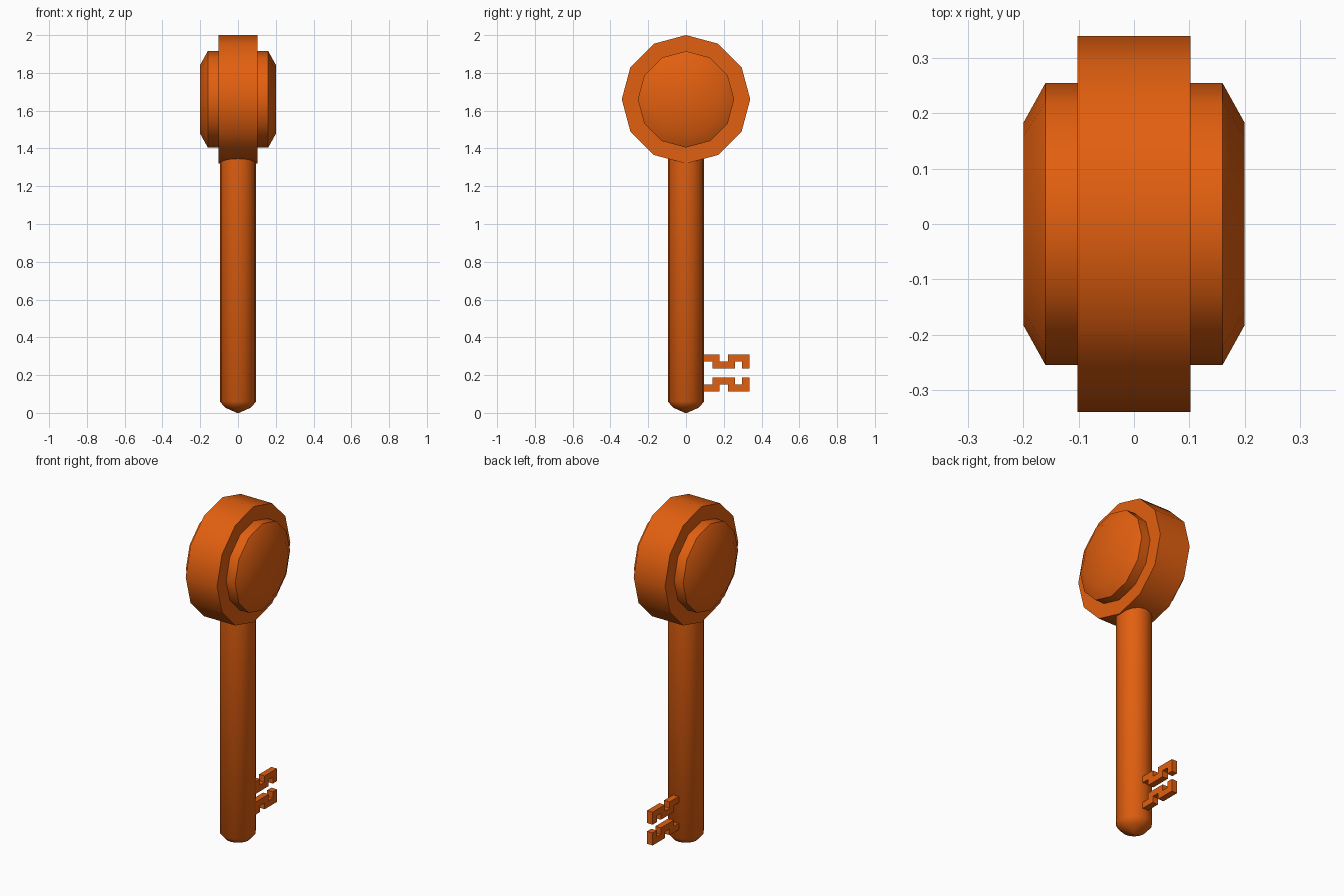
import bpy, bmesh
from math import radians, sin, cos, tau
from mathutils import Matrix

cube = bpy.data.objects.get("Cube")
if cube:
    bpy.data.objects.remove(cube)

orange = bpy.data.materials.new("orange")
orange.use_nodes = True
colour = (0.76, 0.115, 0.005, 1)
orange.diffuse_color = colour
orange.node_tree.nodes["Principled BSDF"].inputs["Base Color"].default_value = colour


def finish(name, bm, smooth=True):
    bmesh.ops.recalc_face_normals(bm, faces=bm.faces)
    mesh = bpy.data.meshes.new(name)
    bm.to_mesh(mesh)
    bm.free()
    mesh.materials.append(orange)
    obj = bpy.data.objects.new(name, mesh)
    bpy.context.collection.objects.link(obj)
    if smooth:
        bpy.ops.object.select_all(action='DESELECT')
        obj.select_set(True)
        bpy.context.view_layer.objects.active = obj
        bpy.ops.object.shade_smooth_by_angle(angle=radians(50))
    return obj


def lathe(name, profile, sides, matrix=Matrix()):
    """Stack rings of (radius, height) along z and cap both ends."""
    bm = bmesh.new()
    rings = [[bm.verts.new((r * cos(tau * i / sides), r * sin(tau * i / sides), h))
              for i in range(sides)] for r, h in profile]
    for low, high in zip(rings, rings[1:]):
        for i in range(sides):
            j = (i + 1) % sides
            bm.faces.new((low[i], low[j], high[j], high[i]))
    bm.faces.new(rings[0])
    bm.faces.new(rings[-1])
    bmesh.ops.remove_doubles(bm, verts=bm.verts, dist=0.0005)
    bm.transform(matrix)
    return finish(name, bm)


# Round head lying along x, with a bevelled boss on each side
HEAD_Z = 1.66
to_head = Matrix.Translation((0, 0, HEAD_Z)) @ Matrix.Rotation(radians(90), 4, 'Y')
lathe("head", [(0.34, -0.102), (0.34, 0.102)], 12, to_head)
lathe("head_boss", [(0.183, -0.2), (0.255, -0.16), (0.255, 0.16), (0.183, 0.2)], 12, to_head)

# Shaft with a blunt rounded tip
lathe("shaft", [(0.005, 0.0), (0.068, 0.028), (0.096, 0.06), (0.096, 1.42)], 16)

# Two mirrored crenellated bits pointing to the back
BIT_MID, HALF_THICK = 0.2115, 0.018
STEP = [0.024, 0.061, 0.098]  # inner, middle and outer offsets from the mid line
outline = [(0.08, 2), (0.177, 2), (0.177, 1), (0.222, 1), (0.222, 2), (0.335, 2),
           (0.335, 0), (0.297, 0), (0.297, 1), (0.259, 1), (0.259, 0),
           (0.139, 0), (0.139, 1), (0.08, 1)]
for name, side in (("upper_bit", 1), ("lower_bit", -1)):
    bm = bmesh.new()
    face = bm.faces.new([bm.verts.new((-HALF_THICK, y, BIT_MID + side * STEP[level]))
                         for y, level in outline])
    grown = bmesh.ops.extrude_face_region(bm, geom=[face])["geom"]
    bmesh.ops.translate(bm, vec=(2 * HALF_THICK, 0, 0),
                        verts=[g for g in grown if isinstance(g, bmesh.types.BMVert)])
    finish(name, bm, smooth=False)
